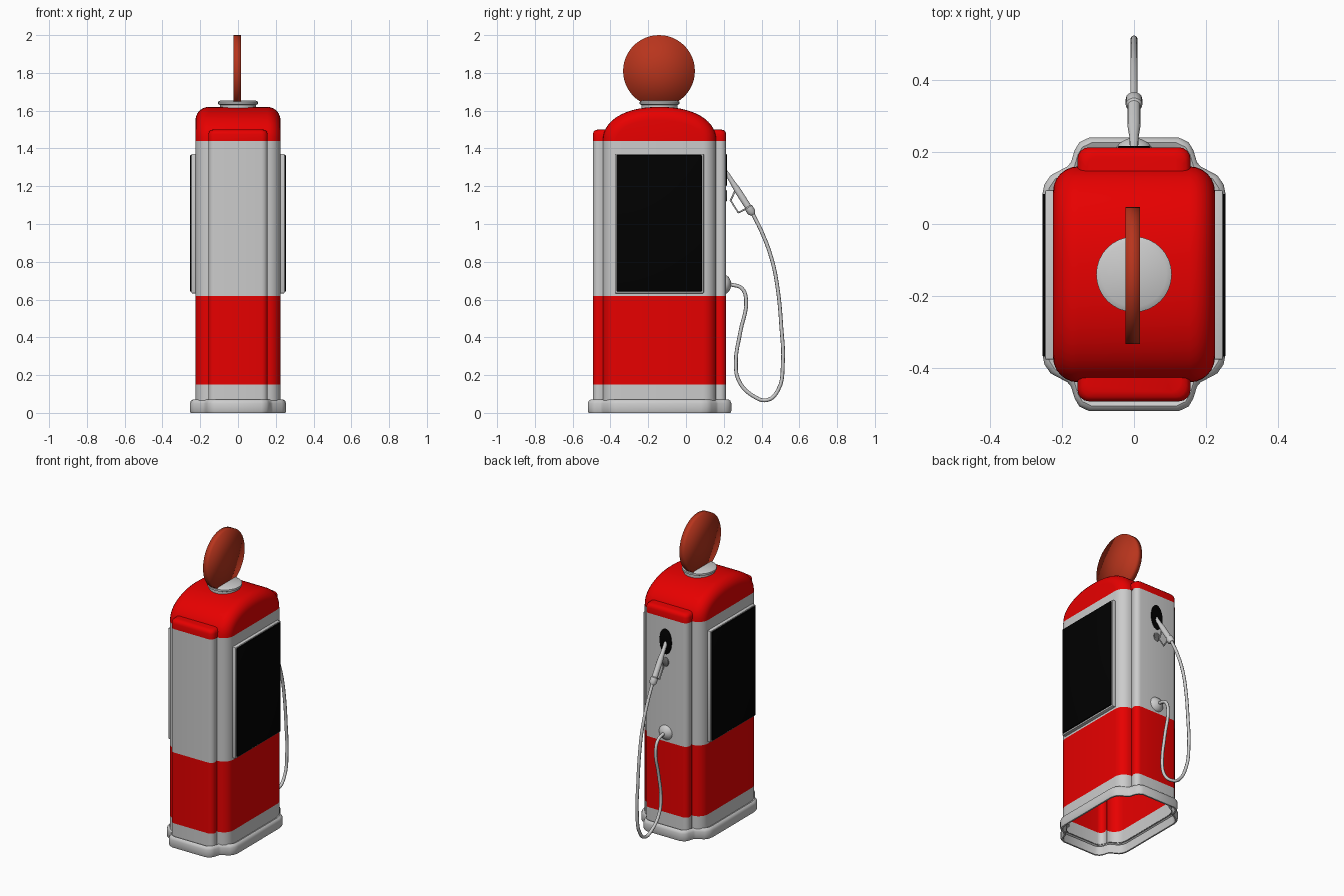
import bpy, bmesh, math
from mathutils import Vector

if "Cube" in bpy.data.objects:
    bpy.data.objects.remove(bpy.data.objects["Cube"])

CY = -0.14  # centre of the cabinet along y


def mat(name, rgb):
    m = bpy.data.materials.new(name)
    m.diffuse_color = (*rgb, 1)
    m.use_nodes = True
    m.node_tree.nodes["Principled BSDF"].inputs["Base Color"].default_value = m.diffuse_color
    return m


RED = mat("bright red", (0.80, 0.0, 0.0))
GREY = mat("light grey", (0.60, 0.60, 0.60))
BLACK = mat("black", (0.0, 0.0, 0.0))
RUST = mat("rust red", (0.48, 0.035, 0.012))
DARK = mat("dark grey", (0.16, 0.16, 0.16))


def finish(bm, name, mats, angle=40, rule=None):
    bmesh.ops.recalc_face_normals(bm, faces=bm.faces)
    if rule:
        for f in bm.faces:
            f.material_index = rule(f.calc_center_median())
    me = bpy.data.meshes.new(name)
    bm.to_mesh(me)
    bm.free()
    for m in mats:
        me.materials.append(m)
    ob = bpy.data.objects.new(name, me)
    bpy.context.collection.objects.link(ob)
    bpy.ops.object.select_all(action='DESELECT')
    ob.select_set(True)
    bpy.context.view_layer.objects.active = ob
    bpy.ops.object.shade_smooth_by_angle(angle=math.radians(angle))
    return ob


def loft(name, rings, mats, closed=True, cap_start=False, cap_end=False, angle=40, rule=None):
    bm = bmesh.new()
    rows = [[bm.verts.new(p) for p in r] for r in rings]
    n = len(rows[0])
    for a, b in zip(rows, rows[1:]):
        for i in range(n if closed else n - 1):
            j = (i + 1) % n
            bm.faces.new((a[i], a[j], b[j], b[i]))
    if cap_start:
        bm.faces.new(rows[0])
    if cap_end:
        bm.faces.new(rows[-1])
    return finish(bm, name, mats, angle, rule)


def mirror4(quad):
    """Closed outline from one quadrant listed from the x side to the y side."""
    half = quad + [(-x, y) for x, y in reversed(quad)]
    return half + [(-x, -y) for x, y in half]


def arc(cx, cy, r, steps=5):
    return [(cx + r * math.cos(math.pi / 2 * i / steps), cy + r * math.sin(math.pi / 2 * i / steps))
            for i in range(steps + 1)]


def level(outline, z, inset=0.0):
    sx = 1 - inset / max(p[0] for p in outline)
    sy = 1 - inset / max(p[1] for p in outline)
    return [(x * sx, y * sy + CY, z) for x, y in outline]


# Cabinet: cross-shaped section with grooved corners and colour bands
bay = arc(0.125, 0.321, 0.032, 4)
section = mirror4(arc(0.155, 0.23, 0.07, 6) + [(0.146, 0.289)] + bay)
loft("cabinet", [level(section, z) for z in (0.06, 0.15, 0.62, 1.44)], [GREY, RED],
     rule=lambda c: 1 if 0.15 < c.z < 0.62 else 0)

# Plinth: open underneath, with a rounded upper lip
foot = mirror4([(0.255, 0.22), (0.249, 0.25), (0.232, 0.275), (0.185, 0.30), (0.175, 0.312),
                (0.165, 0.345), (0.152, 0.367), (0.125, 0.38)])
loft("plinth", [level(foot, 0.06, 0.034), level(foot, 0.07, 0.014), level(foot, 0.064, 0.005),
                level(foot, 0.05), level(foot, 0.01), level(foot, 0, 0.004),
                level(foot, 0, 0.014), level(foot, 0.055, 0.018)], [GREY], angle=50)

# Domed roof: full arches with rounded ends
R = 0.07
E = 2 / 2.2
roof = []
for s in (-1, 1):
    thetas = [i * math.pi / 12 for i in range(7)]
    for t in (reversed(thetas) if s < 0 else thetas):
        d = R * (1 - math.cos(t))
        x = s * (0.225 - R + R * math.sin(t))
        row = []
        for k in range(29):
            c, h = math.cos(math.pi * k / 28), max(0, math.sin(math.pi * k / 28))
            row.append((x, CY + (0.30 - d) * math.copysign(abs(c) ** E, c), 1.44 + (0.18 - d) * h ** E))
        roof.append(row)
loft("roof", roof, [RED], closed=False, cap_start=True, cap_end=True)

# Shoulders over the front and back bays
shoulder = mirror4(bay)
loft("shoulders", [level(shoulder, z, i) for z, i in
                   ((1.44, 0), (1.475, 0), (1.488, 0.004), (1.496, 0.012), (1.50, 0.026))],
     [RED], cap_end=True, angle=50)


def box(name, lo, hi, m, bevel=0.004):
    bm = bmesh.new()
    bmesh.ops.create_cube(bm, size=1)
    for v in bm.verts:
        v.co = [l + (c + 0.5) * (h - l) for c, l, h in zip(v.co, lo, hi)]
    bmesh.ops.bevel(bm, geom=bm.edges[:], offset=bevel, segments=2, affect='EDGES', profile=0.5)
    return finish(bm, name, [m])


# Display panels on both sides
for s, side in ((-1, "left"), (1, "right")):
    xs = sorted((s * 0.21, s * 0.247))
    box(side + "_panel_frame", (xs[0], -0.377, 0.633), (xs[1], 0.094, 1.371), GREY)
    xs = sorted((s * 0.235, s * 0.255))
    box(side + "_panel", (xs[0], -0.368, 0.643), (xs[1], 0.084, 1.364), BLACK)


def turned(name, profile, origin, axis, m, sx=1.0, sides=32, angle=40):
    """Capped lathe of (radius, height) points along an axis; sx squeezes one radius."""
    origin, axis = Vector(origin), Vector(axis).normalized()
    u = Vector((1, 0, 0)) if abs(axis.x) < 0.9 else Vector((0, 1, 0))
    v = axis.cross(u)
    rings = [[origin + axis * h + u * (r * sx * math.cos(2 * math.pi * k / sides))
              + v * (r * math.sin(2 * math.pi * k / sides)) for k in range(sides)] for r, h in profile]
    return loft(name, rings, [m], cap_start=True, cap_end=True, angle=angle)


# Neck collar and round globe sign
turned("globe_collar", [(0.095, 0), (0.095, 0.025), (0.105, 0.03), (0.105, 0.042), (0.09, 0.05)],
       (0, CY, 1.605), (0, 0, 1), GREY)
turned("globe", [(0.002, -0.02), (0.19, -0.02), (0.19, 0.02), (0.002, 0.02)],
       (-0.004, -0.143, 1.81), (1, 0, 0), RUST, sides=48, angle=180)

# Back fittings: nozzle cradle, small boss, hose outlet
turned("nozzle_cradle", [(0.085, 0), (0.085, 0.004), (0.08, 0.007)], (0, 0.21, 1.285), (0, 1, 0), BLACK, 0.53)
turned("cradle_boss", [(0.03, 0), (0.03, 0.004), (0.026, 0.007)], (0, 0.21, 1.15), (0, 1, 0), DARK, 0.8)
turned("hose_outlet", [(0.05, 0), (0.048, 0.01), (0.038, 0.022), (0.022, 0.03), (0.012, 0.034)],
       (0, 0.205, 0.68), (0, 1, 0), GREY, sides=20)

# Nozzle: tapered spout and grip with an end collar
start, end = Vector((0, 0.205, 1.285)), Vector((0, 0.355, 1.05))
L = (end - start).length
turned("nozzle", [(0.011, 0), (0.013, L * 0.25), (0.018, L * 0.45), (0.018, L * 0.82), (0.023, L * 0.84),
                  (0.023, L * 0.95), (0.012, L)], start, end - start, GREY, sides=14)


def tube(name, pts, radius, m, smooth=True):
    cu = bpy.data.curves.new(name, 'CURVE')
    cu.dimensions = '3D'
    cu.bevel_depth = radius
    cu.bevel_resolution = 2
    cu.resolution_u = 5
    cu.use_fill_caps = True
    sp = cu.splines.new('BEZIER' if smooth else 'POLY')
    store = sp.bezier_points if smooth else sp.points
    store.add(len(pts) - 1)
    for p, (y, z) in zip(store, pts):
        p.co = (0, y, z) if smooth else (0, y, z, 1)
        if smooth:
            p.handle_left_type = p.handle_right_type = 'AUTO'
    cu.materials.append(m)
    ob = bpy.data.objects.new(name, cu)
    bpy.context.collection.objects.link(ob)


# Trigger guard and hanging hose
tube("trigger_guard", [(0.262, 1.18), (0.236, 1.125), (0.277, 1.06), (0.325, 1.085)], 0.005, GREY, False)
tube("hose", [(0.35, 1.06), (0.40, 0.96), (0.455, 0.81), (0.485, 0.66), (0.505, 0.45), (0.513, 0.27),
              (0.487, 0.12), (0.43, 0.068), (0.355, 0.09), (0.28, 0.17), (0.264, 0.27), (0.288, 0.43),
              (0.318, 0.60), (0.295, 0.66), (0.235, 0.68)], 0.010, GREY)
